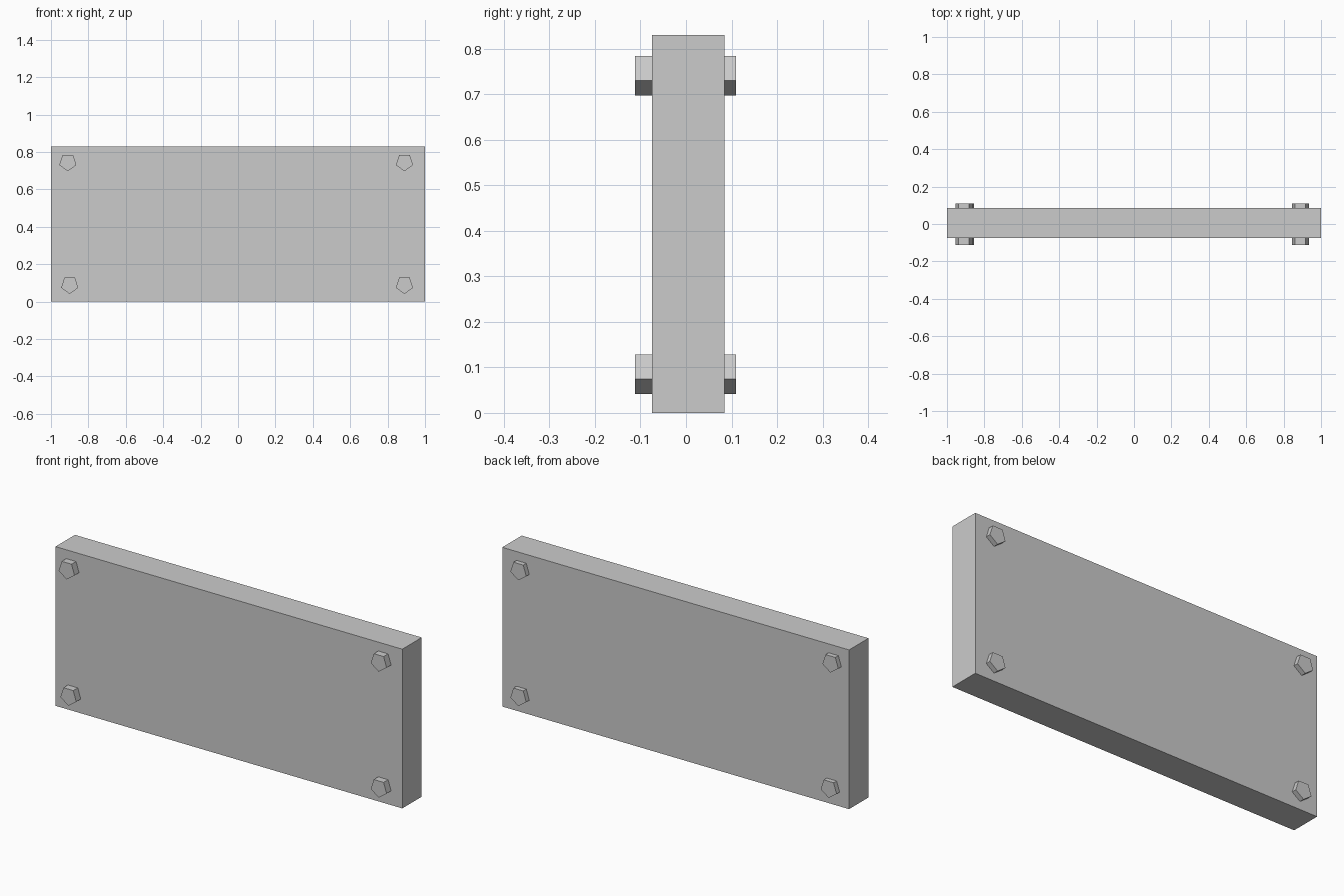
import bpy
import math

cube = bpy.data.objects.get("Cube")
if cube:
    bpy.data.objects.remove(cube, do_unlink=True)

# Single plain grey
grey = bpy.data.materials.new("light_grey")
grey.use_nodes = True
color = (0.6, 0.6, 0.6, 1)
grey.diffuse_color = color
grey.node_tree.nodes["Principled BSDF"].inputs["Base Color"].default_value = color


def finish(name):
    obj = bpy.context.object
    obj.name = name
    obj.data.materials.append(grey)
    bpy.ops.object.transform_apply(location=False, rotation=True, scale=True)
    return obj


# Upright rectangular board
bpy.ops.mesh.primitive_cube_add(size=1, location=(0, 0.005, 0.415))
bpy.context.object.scale = (2, 0.16, 0.83)
finish("board")


# Five-sided bolt running through the board, one corner pointing down
def add_bolt(name, x, z):
    bpy.ops.mesh.primitive_cylinder_add(
        vertices=5, radius=0.048, depth=0.222, location=(x, -0.001, z))
    bolt = finish(name)
    lowest = min(bolt.data.vertices, key=lambda v: v.co.y)
    # Turn a corner to local -y, then lay the bolt along y
    spin = -math.pi / 2 - math.atan2(lowest.co.y, lowest.co.x)
    for v in bolt.data.vertices:
        x0, y0, z0 = v.co
        across = x0 * math.cos(spin) - y0 * math.sin(spin)
        up = x0 * math.sin(spin) + y0 * math.cos(spin)
        v.co = (across, -z0, up)


add_bolt("upper_right_bolt", -0.91, 0.745)
add_bolt("lower_right_bolt", -0.90, 0.089)
add_bolt("upper_left_bolt", 0.89, 0.745)
add_bolt("lower_left_bolt", 0.89, 0.089)
